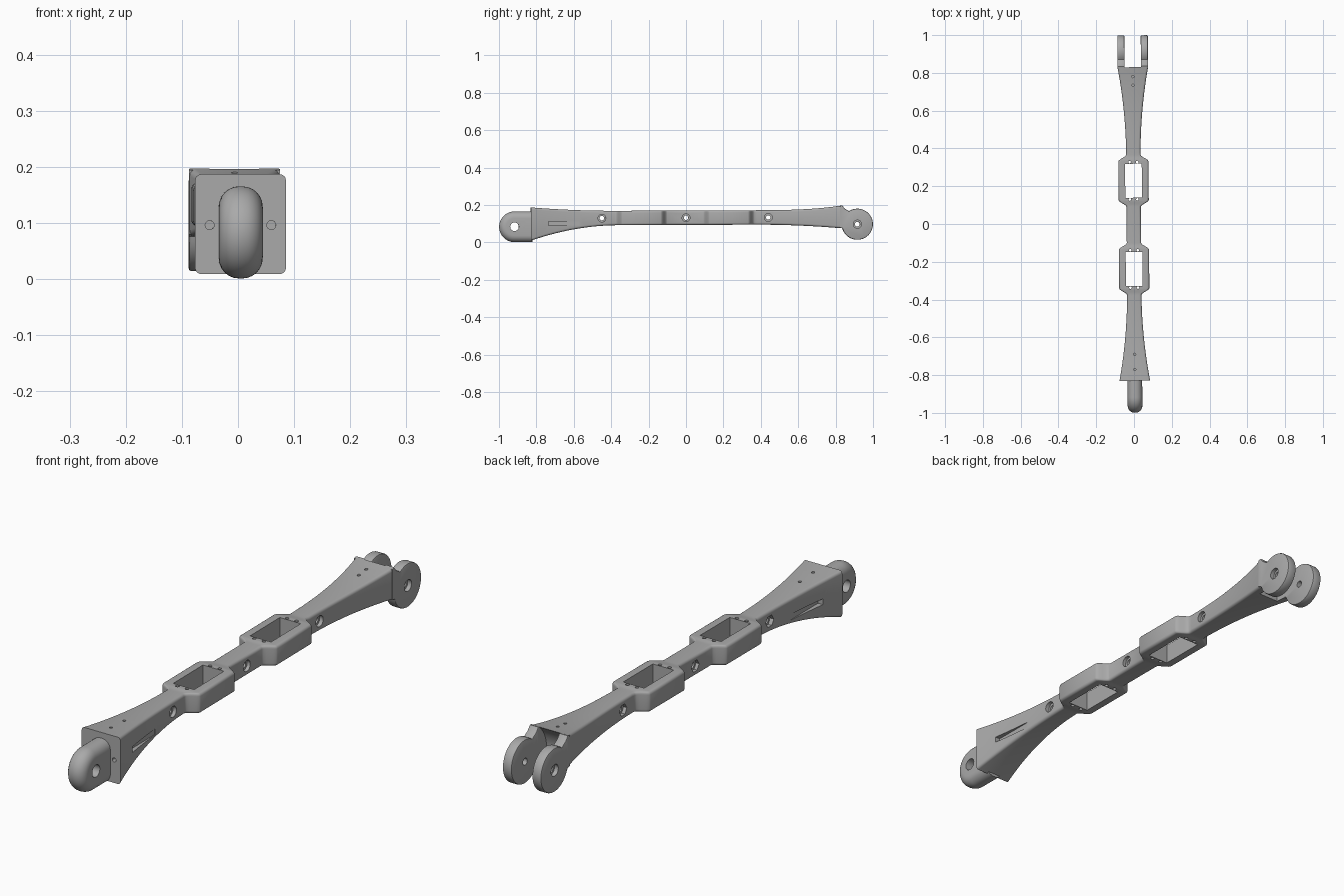
import bpy, bmesh
from math import sin, cos, pi, radians
from mathutils import Matrix, Vector

cube = bpy.data.objects.get("Cube")
if cube:
    bpy.data.objects.remove(cube)

grey = bpy.data.materials.new("mid_grey")
grey.use_nodes = True
grey.diffuse_color = (0.4, 0.4, 0.4, 1)
grey.node_tree.nodes["Principled BSDF"].inputs["Base Color"].default_value = (0.4, 0.4, 0.4, 1)

FRAMES = (-0.238, 0.229)
AXIS_Z = 0.097


def finish(name, bm):
    bmesh.ops.recalc_face_normals(bm, faces=bm.faces)
    mesh = bpy.data.meshes.new(name)
    bm.to_mesh(mesh)
    bm.free()
    mesh.materials.append(grey)
    obj = bpy.data.objects.new(name, mesh)
    bpy.context.scene.collection.objects.link(obj)
    return obj


def prism(name, outline, x0, x1, bevel, segments, flat_end):
    """Extrude a (y, z) outline along x; round both rims except at the flat end."""
    bm = bmesh.new()
    face = bm.faces.new([bm.verts.new((x0, y, z)) for y, z in outline])
    new = bmesh.ops.extrude_face_region(bm, geom=[face])["geom"]
    for v in new:
        if isinstance(v, bmesh.types.BMVert):
            v.co.x = x1
    rims = [e for e in bm.edges
            if abs(e.verts[0].co.x - e.verts[1].co.x) < 1e-6
            and not all(abs(v.co.y - flat_end) < 0.012 for v in e.verts)]
    bmesh.ops.bevel(bm, geom=rims, offset=bevel, segments=segments,
                    profile=0.5, affect='EDGES', clamp_overlap=True)
    return finish(name, bm)


def box(x0, x1, y0, y1, z0, z1):
    bm = bmesh.new()
    bmesh.ops.create_cube(bm, size=1)
    bmesh.ops.scale(bm, vec=(x1 - x0, y1 - y0, z1 - z0), verts=bm.verts)
    bmesh.ops.translate(bm, vec=((x0 + x1) / 2, (y0 + y1) / 2, (z0 + z1) / 2), verts=bm.verts)
    return finish("box_cutter", bm)


def rod(axis, centre, radius, length, sides=24):
    bm = bmesh.new()
    bmesh.ops.create_cone(bm, cap_ends=True, segments=sides, radius1=radius,
                          radius2=radius, depth=length)
    turn = Vector((0, 0, 1)).rotation_difference(Vector(axis)).to_matrix().to_4x4()
    bm.transform(Matrix.Translation(centre) @ turn)
    return finish("rod_cutter", bm)


def cut(obj, cutters):
    for c in cutters:
        mod = obj.modifiers.new("cut", 'BOOLEAN')
        mod.operation, mod.solver, mod.object = 'DIFFERENCE', 'EXACT', c
    bpy.context.view_layer.update()
    deps = bpy.context.evaluated_depsgraph_get()
    mesh = bpy.data.meshes.new_from_object(obj.evaluated_get(deps))
    obj.modifiers.clear()
    obj.data = mesh
    for c in cutters:
        bpy.data.objects.remove(c)


# Body: rounded rectangles lofted along y, flared at both ends, wide at the frames
def section(y):
    t = max(0, (abs(y) - 0.36) / 0.47)
    half = 0.038 + 0.043 * t ** 2
    for c in FRAMES:
        s = min(1, max(0, (0.138 - abs(y - c)) / 0.036))
        half += 0.042 * s * s * (3 - 2 * s)
    low = 0.093 + 0.004 * y
    high = low + 0.077
    if y < 0:
        return half, low - 0.081 * t ** 2, high + 0.020 * t ** 2
    return half, low - 0.021 * t ** 2, high + 0.023 * t ** 3


def body_ring(bm, y, r=0.011, steps=4):
    half, low, high = section(y)
    ring = []
    for k, (sx, top) in enumerate(((1, 1), (-1, 1), (-1, 0), (1, 0))):
        cx = sx * (half - r)
        cz = high - r if top else low + r
        for i in range(steps + 1):
            a = (k + i / steps) * pi / 2
            ring.append(bm.verts.new((cx + r * cos(a), y, cz + r * sin(a))))
    return ring


stations = {round(s * (0.38 + 0.45 * i / 14), 4) for s in (-1, 1) for i in range(15)}
for c in FRAMES:
    stations |= {round(c + s * (0.102 + 0.006 * i), 4) for s in (-1, 1) for i in range(7)}
bm = bmesh.new()
rings = [body_ring(bm, y) for y in sorted(stations)]
n = len(rings[0])
for a, b in zip(rings, rings[1:]):
    for i in range(n):
        bm.faces.new((a[i], a[(i + 1) % n], b[(i + 1) % n], b[i]))
bm.faces.new(rings[0])
bm.faces.new(rings[-1])
body = finish("body", bm)

X, Y, Z = (1, 0, 0), (0, 1, 0), (0, 0, 1)
cutters = []
# Rectangular windows with four screw holes each
for c in FRAMES:
    cutters.append(box(-0.044, 0.044, c - 0.09, c + 0.09, 0, 0.3))
    for sx in (-1, 1):
        for sy in (-1, 1):
            cutters.append(rod(Z, (sx * 0.02, c + sy * 0.099, 0.13), 0.007, 0.3, 12))
# Cross bolts: round recess on the left, hexagonal recess on the right
for y in (-0.45, 0, 0.44):
    z = 0.131 + 0.004 * y
    cutters += [rod(X, (0, y, z), 0.012, 0.3),
                rod(X, (0.075, y, z), 0.021, 0.1),
                rod(X, (-0.075, y, z), 0.023, 0.1, 6)]
# Side slits and small blind holes in the flared ends
for sx in (-1, 1):
    x0, x1 = sorted((sx * 0.045, sx * 0.12))
    cutters.append(box(x0, x1, -0.735, -0.57, 0.09, 0.112))
    cutters.append(rod(Y, (sx * 0.055, -0.83, 0.096), 0.008, 0.06, 16))
for y in (-0.77, -0.69, 0.735, 0.78):
    cutters.append(rod(Z, (0, y, 0.19), 0.006, 0.08, 12))
# Concave clearance between the fork arms
cutters.append(rod(X, (0, 0.916, AXIS_Z), 0.131, 0.086, 64))
cut(body, cutters)

# Front tongue: a rounded lug with a pin hole
ty, tz, tr = -0.917, 0.083, 0.082
arc = [(ty + tr * cos(radians(a)), tz + tr * sin(radians(a))) for a in range(90, 271, 6)]
tongue = prism("front_tongue", [(-0.82, tz + tr)] + arc + [(-0.82, tz - tr)],
               -0.039, 0.039, 0.036, 6, -0.82)
cut(tongue, [rod(X, (0, ty, tz), 0.023, 0.3, 32)])

# Rear fork: two disc-ended arms with stepped pin holes
fy, fr = 0.916, 0.083
arc = [(fy + fr * cos(radians(a)), AXIS_Z + fr * sin(radians(a))) for a in range(-165, 124, 6)]
outline = arc + [(0.848, 0.181), (0.835, 0.197), (0.822, 0.194), (0.822, 0.08)]
for side, sx in (("left", 1), ("right", -1)):
    x0, x1 = sorted((sx * 0.043, sx * 0.081))
    arm = prism(side + "_fork_arm", outline, x0, x1, 0.005, 2, 0.825)
    cut(arm, [rod(X, (sx * 0.06, fy, AXIS_Z), 0.013, 0.1),
              rod(X, (sx * 0.115, fy, AXIS_Z), 0.022, 0.1)])

# Slight turn of the whole link, then shading
place = Matrix.Translation((-0.001, 0, 0)) @ Matrix.Rotation(0.0066, 4, 'Z')
bpy.ops.object.select_all(action='DESELECT')
for obj in bpy.context.scene.objects:
    if obj.type == 'MESH':
        obj.data.transform(place)
        obj.select_set(True)
        bpy.context.view_layer.objects.active = obj
bpy.ops.object.shade_smooth_by_angle(angle=radians(35))
